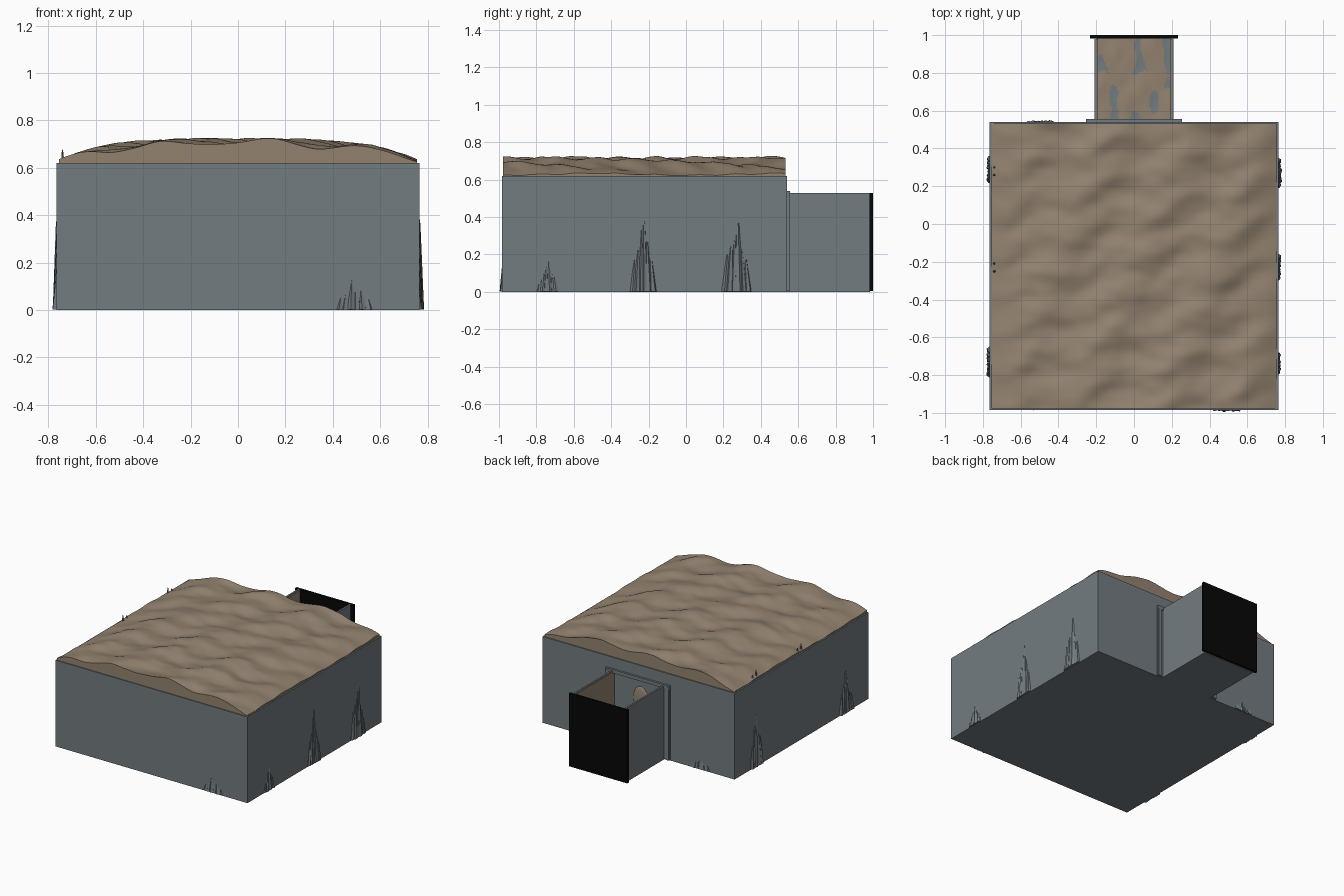
import bpy, bmesh, math, random
from mathutils import Vector, Matrix, noise

random.seed(4)
cube = bpy.data.objects.get("Cube")
if cube:
    bpy.data.objects.remove(cube, do_unlink=True)


def material(name, rgb):
    m = bpy.data.materials.new(name)
    m.use_nodes = True
    m.diffuse_color = (*rgb, 1)
    m.node_tree.nodes["Principled BSDF"].inputs["Base Color"].default_value = (*rgb, 1)
    return m


GREY = material("slate grey", (0.17, 0.20, 0.215))
BROWN = material("sandy brown", (0.29, 0.225, 0.16))
BLACK = material("black", (0.002, 0.002, 0.002))


def finish(name, bm, mats, smooth=False):
    me = bpy.data.meshes.new(name)
    bm.to_mesh(me)
    bm.free()
    ob = bpy.data.objects.new(name, me)
    bpy.context.collection.objects.link(ob)
    for m in mats:
        me.materials.append(m)
    if smooth:
        bpy.ops.object.select_all(action="DESELECT")
        ob.select_set(True)
        bpy.context.view_layer.objects.active = ob
        bpy.ops.object.shade_smooth_by_angle(angle=math.radians(40))
    return ob


def box(name, x0, x1, y0, y1, z0, z1, mat=GREY):
    bm = bmesh.new()
    size = Matrix.Diagonal((x1 - x0, y1 - y0, z1 - z0, 1))
    middle = Matrix.Translation(((x0 + x1) / 2, (y0 + y1) / 2, (z0 + z1) / 2))
    bmesh.ops.create_cube(bm, size=1, matrix=middle @ size)
    return finish(name, bm, [mat])


def sheet(x0, x1, y0, y1, nx, ny, height):
    """Grid whose z comes from height(x, y)."""
    bm = bmesh.new()
    bmesh.ops.create_grid(bm, x_segments=nx, y_segments=ny, size=0.5)
    for v in bm.verts:
        v.co.x = x0 + (v.co.x + 0.5) * (x1 - x0)
        v.co.y = y0 + (v.co.y + 0.5) * (y1 - y0)
        v.co.z = height(v.co.x, v.co.y)
    return bm


# Room shell
X, FRONT, BACK, TOP = 0.765, -0.985, 0.54, 0.62
box("room_floor", -X, X, FRONT, BACK, 0, 0.01)
box("front_wall", -X, X, FRONT, FRONT + 0.01, 0.005, TOP)
box("back_wall", -X, X, BACK - 0.01, BACK, 0.005, TOP)
for side, label in ((-1, "right"), (1, "left")):
    a, b = sorted((side * X, side * (X - 0.01)))
    box(label + "_wall", a, b, FRONT, BACK, 0.005, TOP)


# Rippled, vaulted cave roof with its edges dropped to the walls
def roof_height(x, y):
    arch = 0.625 + 0.08 * (1 - min(1, abs(x) / 0.765) ** 3.5)
    fade = 0.35 + 0.65 * min(1, (0.765 - abs(x)) / 0.2)
    wave = 0.013 * math.sin(math.tau * (x / 0.43 - y / 1.0))
    ripple = 0.006 * math.sin(math.tau * (y - 0.25 * x) / 0.21
                              + 0.9 * math.sin(math.tau * x / 0.4))
    rough = 0.006 * noise.noise(Vector((x * 9, y * 14, 2)))
    return max(0.622, arch + fade * (wave + ripple + rough))


roof = sheet(-0.755, 0.755, -0.978, 0.532, 110, 130, roof_height)
rim = [e for e in roof.edges if e.is_boundary]
skirt = bmesh.ops.extrude_edge_only(roof, edges=rim)["geom"]
for v in skirt:
    if isinstance(v, bmesh.types.BMVert):
        v.co.z = TOP - 0.02
bmesh.ops.recalc_face_normals(roof, faces=roof.faces)
finish("cave_roof", roof, [BROWN], True)

# Entrance passage
box("passage_base", -0.21, 0.21, BACK, 0.985, 0, 0.01)
for side, label in ((-1, "right"), (1, "left")):
    a, b = sorted((side * 0.21, side * 0.198))
    box(label + "_passage_wall", a, b, BACK, 0.985, 0.005, 0.53)
    a, b = sorted((side * 0.198, side * 0.191))
    box(label + "_passage_lining", a, b, BACK, 0.98, 0.01, 0.525, BROWN)
    # Two ribs of the door frame
    a, b = sorted((side * 0.205, side * 0.255))
    box(label + "_frame_plate", a, b, BACK, 0.55, 0.005, 0.535)
    a, b = sorted((side * 0.228, side * 0.25))
    box(label + "_frame_rib", a, b, BACK, 0.557, 0.005, 0.53)
box("frame_lintel", -0.255, 0.255, BACK, 0.555, 0.515, 0.54)
box("end_panel", -0.232, 0.232, 0.982, 1.0, 0.005, 0.53, BLACK)


# Bumpy passage ground with bare stone patches
def patch(x, y):
    return noise.noise(Vector((x * 14 + 3, y * 8, 1)))


ground = sheet(-0.192, 0.192, BACK, 0.982, 56, 60,
               lambda x, y: 0.018 - 0.006 * patch(x, y))
for f in ground.faces:
    c = f.calc_center_median()
    f.material_index = 1 if patch(c.x, c.y) > 0.33 else 0
finish("passage_ground", ground, [BROWN, GREY], True)

# Rounded earth lump showing in the doorway
lump = bmesh.new()
bmesh.ops.create_icosphere(lump, subdivisions=3, radius=1, matrix=Matrix.Translation(
    (-0.02, BACK, 0.38)) @ Matrix.Diagonal((0.06, 0.012, 0.09, 1)))
finish("doorway_lump", lump, [BROWN], True)


# Stone spikes that break through the walls
def spikes(name, place, along, height, width, count=6):
    """Cluster of lean, faceted stones standing on the line of a wall."""
    bm = bmesh.new()
    along = Vector(along)
    for i in range(count):
        t = (i + 0.5) / count - 0.5
        tall = height * (1 - 1.1 * abs(t)) * random.uniform(0.75, 1)
        if i == count // 2:
            tall = height
        r = width / count * random.uniform(0.7, 1)
        base = Vector(place) + along * t * width
        made = bmesh.ops.create_cone(
            bm, cap_ends=True, segments=6, radius1=r, radius2=r * 0.35, depth=tall,
            matrix=Matrix.Translation(base + Vector((0, 0, tall / 2 + 0.003)))
            @ Matrix.Rotation(random.random(), 4, "Z"))
        for v in made["verts"]:
            # Lean toward the middle of the cluster
            v.co -= along * t * width * 0.45 * v.co.z / height
            v.co.z += random.uniform(0, 0.02) if v.co.z > tall / 2 else 0
    finish(name, bm, [GREY])


ALONG_X, ALONG_Y = (1, 0, 0), (0, 1, 0)
for i, (y, h, w) in enumerate(((-0.23, 0.36, 0.13), (0.27, 0.35, 0.15), (-0.74, 0.14, 0.11))):
    spikes("left_spikes_%d" % i, (X - 0.004, y, 0), ALONG_Y, h, w)
for i, (y, h, w) in enumerate(((0.29, 0.36, 0.13), (-0.73, 0.28, 0.15))):
    spikes("right_spikes_%d" % i, (-X + 0.004, y, 0), ALONG_Y, h, w)
for i, (x, h, w) in enumerate(((0.49, 0.17, 0.15), (-0.55, 0.09, 0.09), (-0.05, 0.07, 0.05))):
    spikes("front_spikes_%d" % i, (x, FRONT + 0.012, 0), ALONG_X, h, w)
for i, (x, h, w) in enumerate(((-0.5, 0.1, 0.14), (0.57, 0.06, 0.06))):
    spikes("back_spikes_%d" % i, (x, BACK - 0.012, 0), ALONG_X, h, w)

# Two small stone tips poking through the roof edge
for i, y in enumerate((0.28, -0.23)):
    spikes("roof_tip_%d" % i, (-0.74, y, 0.6), ALONG_Y, 0.055, 0.02, 2)
